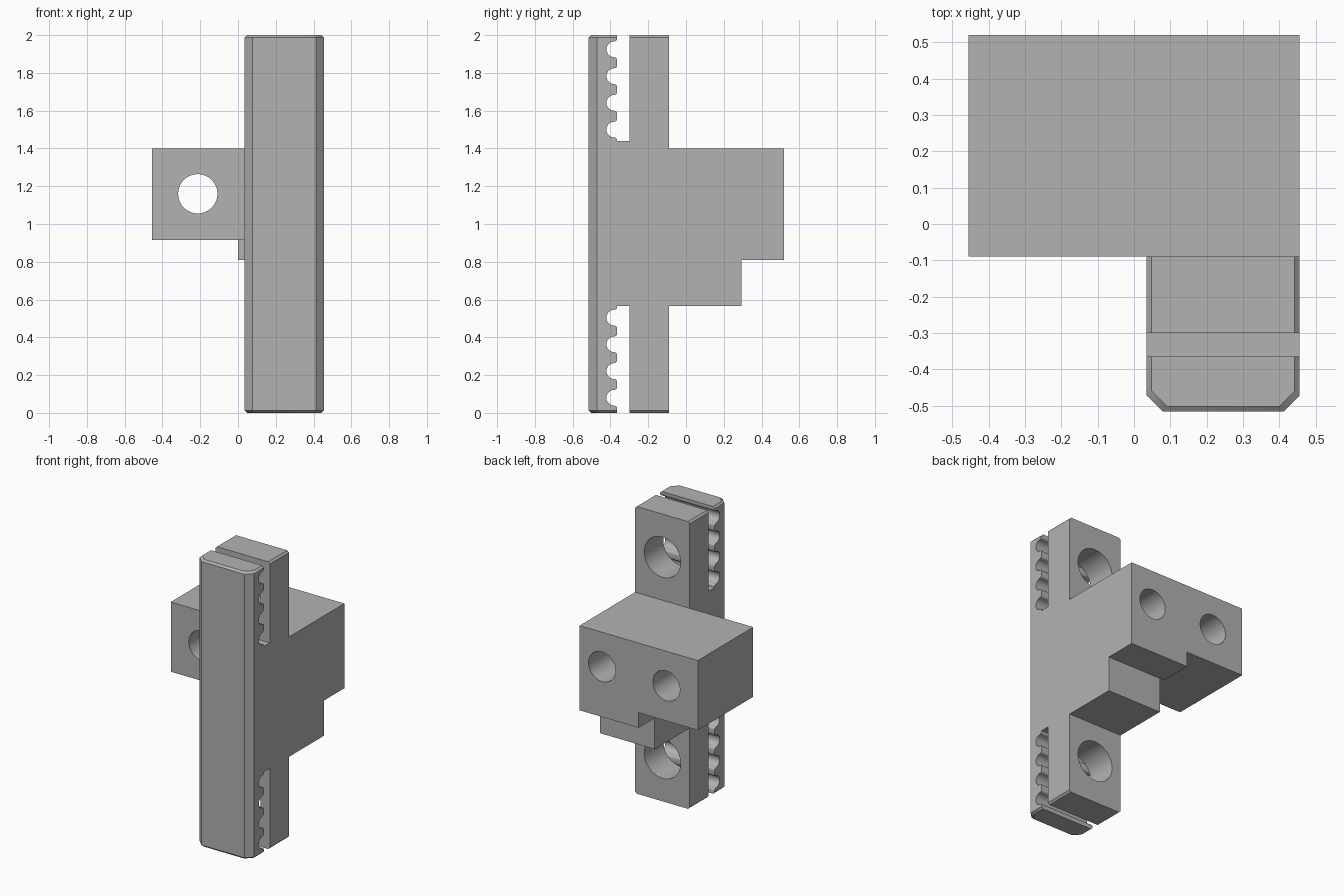
import bpy, bmesh, math
from mathutils import Matrix

if "Cube" in bpy.data.objects:
    bpy.data.objects.remove(bpy.data.objects["Cube"], do_unlink=True)

grey = bpy.data.materials.new("plain grey")
grey.use_nodes = True
grey.diffuse_color = (0.448, 0.448, 0.448, 1)
grey.node_tree.nodes["Principled BSDF"].inputs["Base Color"].default_value = grey.diffuse_color

X0, X1 = 0.035, 0.455      # sides of the column
FRONT, BACK, REAR = -0.515, -0.09, 0.52
MID = (X0 + X1) / 2


def finish(name, bm):
    bmesh.ops.recalc_face_normals(bm, faces=bm.faces)
    mesh = bpy.data.meshes.new(name)
    bm.to_mesh(mesh)
    bm.free()
    mesh.materials.append(grey)
    obj = bpy.data.objects.new(name, mesh)
    bpy.context.collection.objects.link(obj)
    return obj


def loft(name, rings):
    """Skin a stack of equal-length rings and cap both ends."""
    bm = bmesh.new()
    loops = [[bm.verts.new(p) for p in ring] for ring in rings]
    for a, b in zip(loops, loops[1:]):
        for i in range(len(a)):
            j = (i + 1) % len(a)
            bm.faces.new((a[i], a[j], b[j], b[i]))
    bm.faces.new(loops[0])
    bm.faces.new(loops[-1])
    return finish(name, bm)


def side_prism(name, outline, xa, xb):
    """Extrude a (y, z) outline along x."""
    return loft(name, [[(x, y, z) for y, z in outline] for x in (xa, xb)])


def box(name, xa, xb, ya, yb, za, zb):
    return side_prism(name, [(ya, za), (yb, za), (yb, zb), (ya, zb)], xa, xb)


def bore(name, x, z, radius, ya, yb):
    bm = bmesh.new()
    place = Matrix.Translation((x, (ya + yb) / 2, z)) @ Matrix.Rotation(math.pi / 2, 4, 'X')
    bmesh.ops.create_cone(bm, cap_ends=True, segments=48, radius1=radius,
                          radius2=radius, depth=yb - ya, matrix=place)
    return finish(name, bm)


def combine(target, other, operation):
    mod = target.modifiers.new(operation.lower(), 'BOOLEAN')
    mod.operation, mod.solver, mod.object = operation, 'EXACT', other
    bpy.context.view_layer.objects.active = target
    bpy.ops.object.modifier_apply(modifier=mod.name)
    bpy.data.objects.remove(other, do_unlink=True)


# Column with chamfered front corners and bevelled ends
def column_ring(z, inset):
    c = 0.043
    a, b, f = X0 + inset, X1 - inset, FRONT + inset
    return [(a, BACK, z), (a, f + c, z), (a + c, f, z),
            (b - c, f, z), (b, f + c, z), (b, BACK, z)]


E = 0.013
body = loft("clamp_body", [column_ring(0, E), column_ring(E, 0),
                           column_ring(2 - E, 0), column_ring(2, E)])

# Stepped web behind the column, side arm and low pad
web = [(-0.2, 0.565), (0.295, 0.565), (0.295, 0.81), (REAR, 0.81), (REAR, 1.4), (-0.2, 1.4)]
combine(body, side_prism("web", web, X0, X1), 'UNION')
combine(body, box("side_arm", -0.455, 0.1, BACK, REAR, 0.915, 1.4), 'UNION')
combine(body, box("pad", 0, 0.2, 0.295, REAR, 0.81, 1.0), 'UNION')


# Belt slots with a rounded tooth rack on their front wall
def slot_outline(first, floor, end):
    tip, r, fillet = -0.365, 0.042, 0.014
    centre = tip - fillet
    pts = [(-0.30, end), (-0.30, floor), (tip, floor)]
    for n in range(4):
        z = first + n * 0.1415
        for deg in (90, 60, 30):     # rounded tooth edge
            t = math.radians(deg)
            pts.append((centre + fillet * math.sin(t),
                        z - r - fillet + fillet * math.cos(t)))
        for k in range(13):          # hollow between the teeth
            t = math.pi * k / 12
            pts.append((centre - r * math.sin(t), z - r * math.cos(t)))
        for deg in (30, 60, 90):
            t = math.radians(deg)
            pts.append((centre + fillet * math.sin(t),
                        z + r + fillet - fillet * math.cos(t)))
    return pts + [(tip, end)]


upper = slot_outline(1.50, 1.44, 2.1)
lower = slot_outline(0.08, -0.1, 0.565)
for outline in (upper, lower):
    combine(body, side_prism("slot", outline, X0 - 0.1, X1 + 0.1), 'DIFFERENCE')

# Screw holes through the column back, one through hole and one blind hole
for z in (0.30, 1.70):
    combine(body, bore("screw_hole", MID, z, 0.14, -0.33, 0), 'DIFFERENCE')
combine(body, bore("through_hole", -0.213, 1.16, 0.104, -0.2, 0.7), 'DIFFERENCE')
combine(body, bore("blind_hole", 0.283, 1.16, 0.104, -0.09, 0.7), 'DIFFERENCE')

# Clean seams and smooth the curved walls
bm = bmesh.new()
bm.from_mesh(body.data)
bmesh.ops.remove_doubles(bm, verts=bm.verts, dist=0.0001)
bmesh.ops.dissolve_limit(bm, angle_limit=math.radians(0.5), verts=bm.verts, edges=bm.edges)
bm.to_mesh(body.data)
bm.free()
bpy.ops.object.select_all(action='DESELECT')
body.select_set(True)
bpy.context.view_layer.objects.active = body
bpy.ops.object.shade_smooth_by_angle(angle=math.radians(32))
